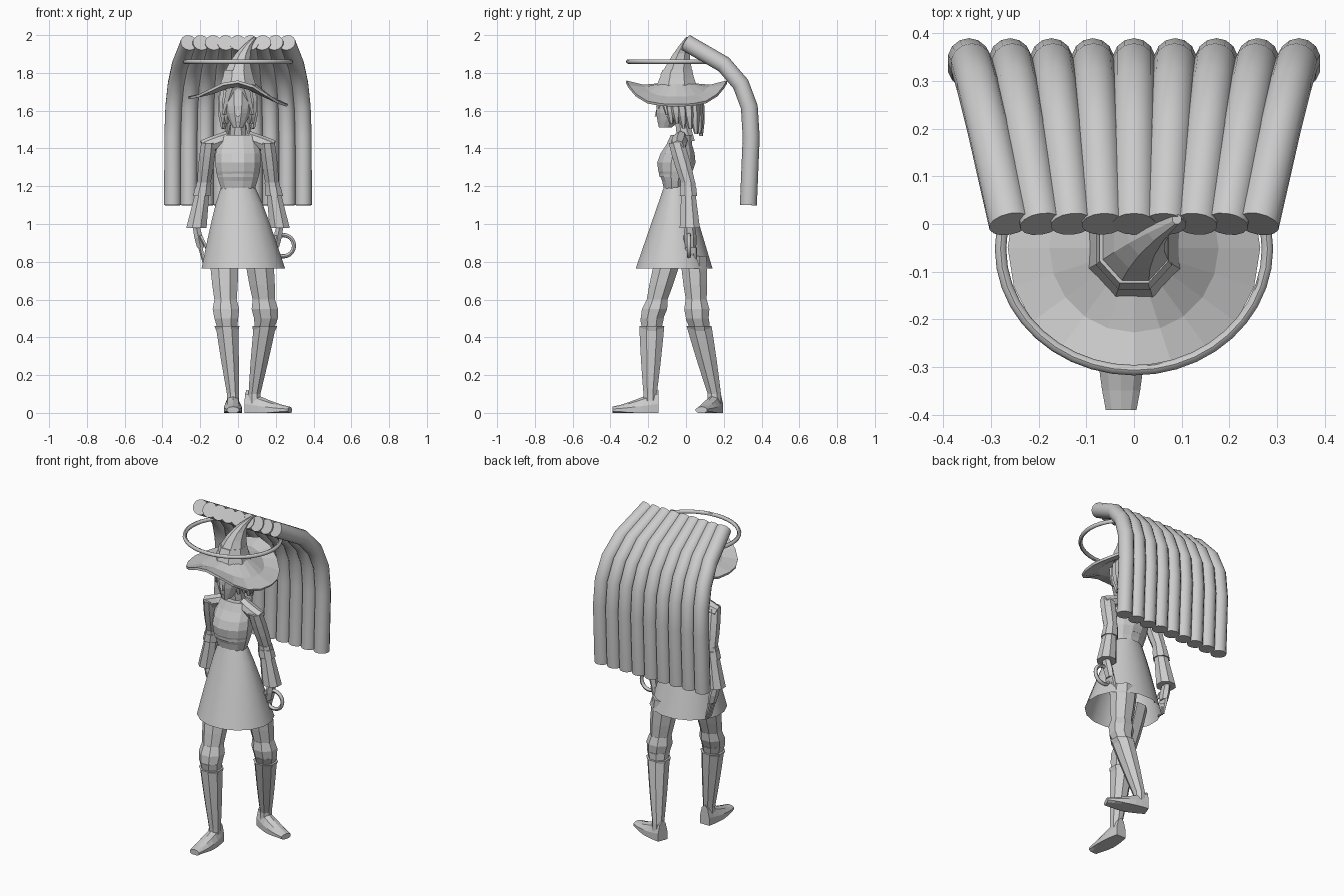
import bpy, bmesh
from math import sin, cos, pi, tau, radians
from mathutils import Vector, Matrix

default_cube = bpy.data.objects.get("Cube")
if default_cube:
    bpy.data.objects.remove(default_cube, do_unlink=True)

grey = bpy.data.materials.new("plain_grey")
grey.use_nodes = True
grey.diffuse_color = (0.6, 0.6, 0.6, 1)
grey.node_tree.nodes["Principled BSDF"].inputs["Base Color"].default_value = grey.diffuse_color


def smooth_shade(obj):
    bpy.ops.object.select_all(action='DESELECT')
    obj.select_set(True)
    bpy.context.view_layer.objects.active = obj
    bpy.ops.object.shade_smooth_by_angle(angle=radians(45))


def finish(name, bm, smooth=False):
    bmesh.ops.recalc_face_normals(bm, faces=bm.faces)
    mesh = bpy.data.meshes.new(name)
    bm.to_mesh(mesh)
    bm.free()
    mesh.materials.append(grey)
    obj = bpy.data.objects.new(name, mesh)
    bpy.context.collection.objects.link(obj)
    if smooth:
        smooth_shade(obj)
    return obj


def bridge(bm, lower, upper):
    count = len(lower)
    for k in range(count):
        following = (k + 1) % count
        bm.faces.new((lower[k], lower[following], upper[following], upper[k]))


def loft(name, rule, steps, sides=8, tilt=False, open_start=False, smooth=False, place=None):
    """Skin the rings given by rule(t) -> centre, width, depth, for t from start to end."""
    bm = bmesh.new()
    rings = [rule(i / steps) for i in range(steps + 1)]
    centres = [Vector(ring[0]) for ring in rings]
    loops = []
    for i, (centre, width, depth) in enumerate(rings):
        along = Vector((0, 0, 1))
        if tilt:
            along = (centres[min(i + 1, steps)] - centres[max(i - 1, 0)]).normalized()
        across = Vector((1, 0, 0))
        across = (across - along * across.dot(along)).normalized()
        up = along.cross(across)
        loop = []
        for k in range(sides):
            angle = tau * (k + 0.5) / sides
            point = centres[i] + across * width * cos(angle) + up * depth * sin(angle)
            point.z = max(point.z, 0)
            loop.append(bm.verts.new(point))
        loops.append(loop)
    for lower, upper in zip(loops, loops[1:]):
        bridge(bm, lower, upper)
    if not open_start:
        bm.faces.new(loops[0])
    bm.faces.new(loops[-1])
    if place:
        bm.transform(place)
    return finish(name, bm, smooth)


def limb(name, start, end, first, last, bulge=0, depth=1, steps=1, sides=8):
    """Tapered segment between two joints, swelling or pinching halfway."""
    start, end = Vector(start), Vector(end)

    def rule(t):
        width = first + (last - first) * t + bulge * sin(pi * t)
        return start.lerp(end, t), width, width * depth

    return loft(name, rule, steps, sides)


def hoop(name, radius, thickness, location, turn=0, squash=1):
    bpy.ops.mesh.primitive_torus_add(major_radius=radius, minor_radius=thickness, major_segments=40,
                                     minor_segments=8, location=location, rotation=(turn, 0, 0))
    obj = bpy.context.object
    obj.name = name
    obj.scale.y = squash
    obj.data.materials.append(grey)
    smooth_shade(obj)


# Fan of bent tubes, spreading towards the bottom
BENDS = [(0, 1.96), (0.2, 1.845), (0.29, 1.74), (0.335, 1.62), (0.345, 1.46), (0.33, 1.1)]


def back_tube(name, x):
    def rule(t):
        y, z = BENDS[round(t * (len(BENDS) - 1))]
        return (x * (1 + 0.8 * y + 0.07 * t), y, z), 0.045, 0.045

    loft(name, rule, len(BENDS) - 1, sides=14, tilt=True, smooth=True)


for i in range(-4, 5):
    back_tube(f"back_tube_{i + 5}", i * 0.065)

# Floating halo and hand-held hoop
hoop("halo", 0.28, 0.012, (0, -0.052, 1.86), squash=0.91)
hoop("hand_hoop", 0.056, 0.011, (0.24, 0.015, 0.885), turn=pi / 2)

# Hat: drooping brim, bent cone and band
bm = bmesh.new()
brim_loops = []
for t in (0, 0.5, 1):
    loop = []
    for k in range(20):
        angle = tau * k / 20
        rim = 1.655 + 0.105 * sin(angle) ** 4 - 0.02 * cos(angle)
        height = 1.745 + (rim - 1.745) * t - 0.015 * sin(pi * t)
        reach = 0.09 + 0.175 * t
        loop.append(bm.verts.new((reach * cos(angle), reach * sin(angle) - 0.05, height)))
    brim_loops.append(loop)
for inner, outer in zip(brim_loops, brim_loops[1:]):
    bridge(bm, inner, outer)
brim = finish("hat_brim", bm)
brim.modifiers.new("thickness", 'SOLIDIFY').thickness = 0.014


def hat_cone(t):
    radius = 0.095 * (1 - t) + 0.01
    return (0.09 * t ** 3, 0.06 * t * t - 0.05, 1.73 + 0.26 * t), radius, radius * 1.1


loft("hat_cone", hat_cone, 6)
limb("hat_band", (0, -0.05, 1.785), (0, -0.045, 1.815), 0.086, 0.078, depth=1.1)


# Head, face and neck
def head(t):
    width = 0.028 + 0.05 * sin(pi / 2 * min(1, t * 1.7))
    return (0, -0.05 - 0.06 * (1 - t) ** 2, 1.51 + 0.23 * t), width, width * 1.25


loft("head", head, 6, sides=12)
limb("nose", (0, -0.158, 1.57), (0, -0.15, 1.62), 0.011, 0.005, sides=4)
limb("mouth", (0, -0.14, 1.537), (0, -0.143, 1.543), 0.018, 0.018, depth=0.6)
limb("neck", (0, 0, 1.44), (0, -0.025, 1.57), 0.05, 0.038)

# Hair: cap, overlapping locks that lengthen towards the back, parted fringe
limb("hair_cap", (0, -0.02, 1.56), (0, -0.04, 1.74), 0.075, 0.08, bulge=0.014, depth=1.1, steps=3)
LOCKS = 13
for i in range(LOCKS):
    angle = radians(-45 + 270 * i / (LOCKS - 1))
    outward = Vector((0.078 * cos(angle), 0.088 * sin(angle), 0))
    root = outward + Vector((0, -0.03, 1.71))
    tip = outward * 1.05 + Vector((0, -0.012, 1.505 - 0.04 * sin(angle) + 0.012 * (i % 2)))
    limb(f"hair_lock_{i + 1}", root, tip, 0.024, 0.009, bulge=0.014, steps=3, sides=6)


# Dress: fitted bodice and flared skirt
def bodice(t):
    swell = sin(pi * t)
    return (0, 0.035 * t * t - 0.06, 1.18 + 0.29 * t), 0.09 + 0.03 * swell + 0.01 * t, 0.058 + 0.047 * swell ** 2


def skirt(t):
    fall = 1 - t
    return (0.028 * fall, -0.053 - 0.01 * fall, 1.2 - 0.435 * fall), 0.09 + 0.135 * fall ** 0.85, 0.064 + 0.143 * fall


loft("bodice", bodice, 6, sides=12)
loft("skirt", skirt, 5, sides=16, open_start=True, smooth=True)
limb("under_bust_band", (0, -0.06, 1.25), (0, -0.06, 1.28), 0.112, 0.115, depth=0.75, sides=12)

# Parts found on both sides
for side, tag in ((1, "left"), (-1, "right")):
    def at(x, y, z):
        return Vector((side * x, y, z))

    limb("eye_" + tag, at(0.03, -0.14, 1.612), at(0.03, -0.14, 1.622), 0.016, 0.018, depth=0.6, sides=6)
    limb("fringe_" + tag, at(0.03, -0.135, 1.72), at(0.075, -0.1, 1.58), 0.036, 0.012, depth=0.6, steps=2, sides=6)

    # Sloping shoulders
    def shoulder_slope(t):
        return at(0.05 + 0.135 * t, -0.03 - 0.015 * t, 1.455 - 0.05 * t), 0.04, 0.034 + 0.012 * sin(pi * t)

    loft("shoulder_" + tag, shoulder_slope, 3, sides=8, tilt=True)

    # Arms with flared sleeves
    shoulder, elbow, wrist, fingertip = at(0.155, -0.05, 1.43), at(0.18, 0.01, 1.22), at(0.22, 0.02, 0.98), at(0.175, 0.03, 0.77)
    limb("upper_arm_" + tag, shoulder, elbow, 0.043, 0.039, bulge=0.004, depth=1.05, steps=3)
    limb("forearm_" + tag, elbow, wrist, 0.043, 0.04)
    limb("sleeve_top_" + tag, elbow.lerp(wrist, 0.1), elbow.lerp(wrist, 0.3), 0.046, 0.05)
    limb("sleeve_flare_" + tag, elbow.lerp(wrist, 0.3), wrist, 0.042, 0.058, steps=2)

    # Hands
    knuckles = wrist.lerp(fingertip, 0.5)
    limb("palm_" + tag, wrist, knuckles, 0.022, 0.022, bulge=0.004, depth=1.3, steps=2, sides=6)
    for f in range(4):
        shift = Vector((0, (f - 1.5) * 0.014, 0))
        limb(f"finger_{tag}_{f + 1}", knuckles + shift, fingertip + shift, 0.013, 0.006, steps=2, sides=5)
    limb("thumb_" + tag, at(0.2, 0, 0.94), at(0.165, -0.01, 0.87), 0.013, 0.008, sides=5)


# Striding legs in tall boots
def foot(t):
    return (0, 0.045 - 0.245 * t, 0.015), 0.034 + 0.016 * sin(pi * t), 0.09 * (1 - t) ** 1.3 + 0.018


def leg(tag, hip, knee, ankle, turn):
    hip, knee, ankle = Vector(hip), Vector(knee), Vector(ankle)
    limb("thigh_" + tag, hip, hip.lerp(knee, 0.7), 0.08, 0.064, bulge=0.004, depth=0.93, steps=3)
    limb("knee_" + tag, hip.lerp(knee, 0.7), knee, 0.064, 0.068, bulge=0.01, depth=0.95, steps=2)
    limb("shin_" + tag, knee, knee.lerp(ankle, 0.2), 0.068, 0.05)
    boot_top = knee.lerp(ankle, 0.1)
    limb("boot_cuff_" + tag, boot_top, knee.lerp(ankle, 0.17), 0.072, 0.062)
    limb("boot_shaft_" + tag, boot_top, ankle, 0.064, 0.034, bulge=0.002, depth=1.12, steps=4)
    ground = Vector((ankle.x, ankle.y, 0.015))
    limb("boot_ankle_" + tag, ground, ankle, 0.036, 0.034, depth=1.12)
    place = Matrix.Translation((ankle.x, ankle.y, 0)) @ Matrix.Rotation(radians(turn), 4, 'Z')
    loft("boot_foot_" + tag, foot, 6, sides=10, tilt=True, place=place)


leg("right", (-0.075, -0.09, 0.83), (-0.062, -0.18, 0.5), (-0.027, -0.19, 0.1), 0)
leg("left", (0.11, 0.04, 0.83), (0.148, 0.06, 0.5), (0.087, 0.15, 0.1), 70)
